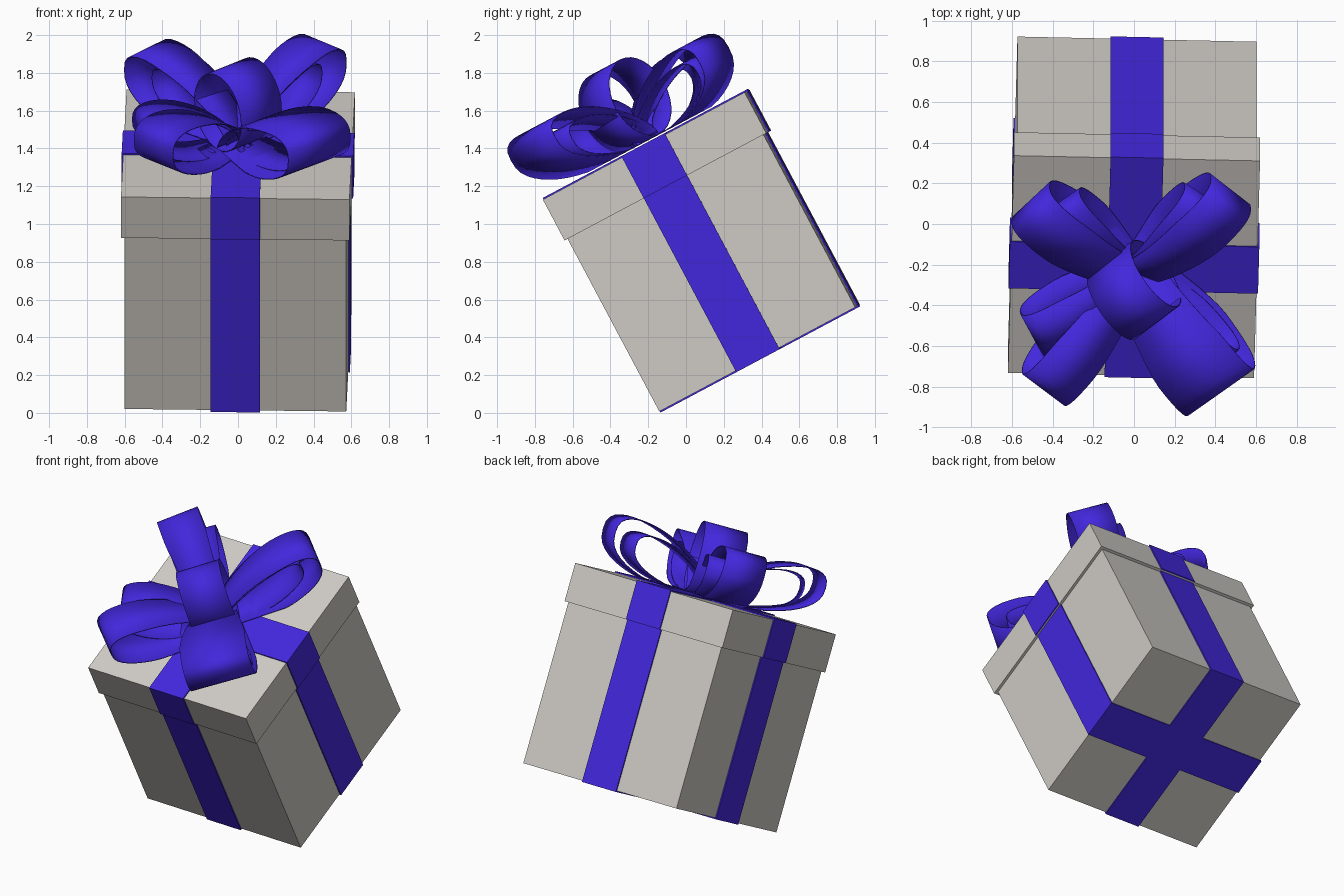
import bpy, bmesh
from math import radians, cos, sin, pi
from mathutils import Matrix, Vector

if "Cube" in bpy.data.objects:
    bpy.data.objects.remove(bpy.data.objects["Cube"])

# The whole gift is modelled upright, then tipped backwards with this matrix
TILT = (Matrix.Translation((0.0, 0.39, 0.29)) @ Matrix.Rotation(radians(28), 4, 'X')
        @ Matrix.Rotation(radians(-1.4), 4, 'Z'))
BODY, LID, TOP, LIP = 1.175, 1.21, 1.28, 0.245
RIB, T = 0.26, 0.008


def material(name, colour):
    m = bpy.data.materials.new(name)
    m.diffuse_color = (*colour, 1)
    m.use_nodes = True
    m.node_tree.nodes["Principled BSDF"].inputs["Base Color"].default_value = m.diffuse_color
    return m


blue = material("ribbon_blue", (0.055, 0.02, 0.72))
card = material("warm_card", (0.62, 0.59, 0.55))


def finish(name, bm, mat, smooth=False):
    bmesh.ops.recalc_face_normals(bm, faces=bm.faces)
    me = bpy.data.meshes.new(name)
    bm.to_mesh(me)
    bm.free()
    ob = bpy.data.objects.new(name, me)
    bpy.context.collection.objects.link(ob)
    ob.matrix_world = TILT
    me.materials.append(mat)
    for p in me.polygons:
        p.use_smooth = smooth
    return ob


def add_box(bm, lo, hi, rot=0):
    lo, hi = Vector(lo), Vector(hi)
    m = (Matrix.Rotation(radians(rot), 4, 'Z') @ Matrix.Translation((lo + hi) / 2)
         @ Matrix.Diagonal((*(hi - lo), 1)))
    bmesh.ops.create_cube(bm, size=1, matrix=m)


# Box body and lid
for name, s, z0, z1 in (("box_body", BODY, 0, TOP - 0.02), ("box_lid", LID, TOP - LIP, TOP)):
    bm = bmesh.new()
    add_box(bm, (-s / 2, -s / 2, z0), (s / 2, s / 2, z1))
    finish(name, bm, card)

# Ribbon bands: four sides stepping over the lid, crossed on top and bottom
bm = bmesh.new()
b, l, w = BODY / 2, LID / 2, RIB / 2
for rot in (0, 90, 180, 270):
    add_box(bm, (-w, -b - T, -T), (w, -b, TOP - LIP), rot)
    add_box(bm, (-w, -l - T, TOP - LIP), (w, -l, TOP + T), rot)
for rot in (0, 90):
    add_box(bm, (-w, -b - T, -T), (w, b + T, 0), rot)
    add_box(bm, (-w, -l - T, TOP), (w, l + T, TOP + T), rot)
finish("ribbon_bands", bm, blue)


def ribbon_strip(name, pts, az, width, inner=1.0, closed=False):
    """Sweep a flat strip along (radius, height) points, turned to azimuth az."""
    bm = bmesh.new()
    turn = Matrix.Translation((0, 0, TOP)) @ Matrix.Rotation(radians(az), 4, 'Z')
    far = max(p[0] for p in pts)
    rows = []
    for r, z in pts:
        f = inner + (1 - inner) * min(1, max(0, r / far) * 1.6)
        rows.append([bm.verts.new(turn @ Vector((r, s * f * width / 2, z))) for s in (-1, 1)])
    for i in range(len(rows) - (0 if closed else 1)):
        a, c = rows[i], rows[(i + 1) % len(rows)]
        bm.faces.new((a[0], a[1], c[1], c[0]))
    ob = finish(name, bm, blue, True)
    mod = ob.modifiers.new("thickness", 'SOLIDIFY')
    mod.thickness = 0.006
    mod.offset = 0


def teardrop(length, height, lift, n=36):
    """Bow loop profile: pinched at the centre, round at the tip, resting on the lid."""
    pts = []
    for i in range(n + 1):
        t = 2 * pi * i / n
        r = length * (1 - cos(t)) / 2
        u = r / length
        half = height / 2 * 1.1 * abs(sin(t / 2)) ** 0.5 * abs(sin(t)) ** 0.75
        mid = 0.03 + (lift + height / 2) * u ** 0.75
        pts.append((r, max(0.018, mid + (-half if t < pi else half))))
    return pts


# Bow loops: azimuth, length, height, tip lift, width
LOOPS = [
    (50, 0.72, 0.34, 0.05, 0.26), (138, 0.70, 0.33, 0.05, 0.27),
    (231, 0.69, 0.30, 0.08, 0.27), (310, 0.69, 0.30, 0.08, 0.42),
    (56, 0.60, 0.25, 0.05, 0.24), (130, 0.58, 0.24, 0.05, 0.24),
    (207, 0.56, 0.26, 0.06, 0.25), (316, 0.60, 0.24, 0.06, 0.27),
]
for i, (az, ln, h, lift, wd) in enumerate(LOOPS):
    ribbon_strip(f"bow_loop_{i + 1}", teardrop(ln, h, lift), az, wd, inner=0.65)

# Upright loop in the middle of the bow
ring = [(0.19 * cos(2 * pi * i / 32), 0.24 + 0.22 * sin(2 * pi * i / 32)) for i in range(32)]
ribbon_strip("bow_centre_loop", ring, -48, 0.28, closed=True)
